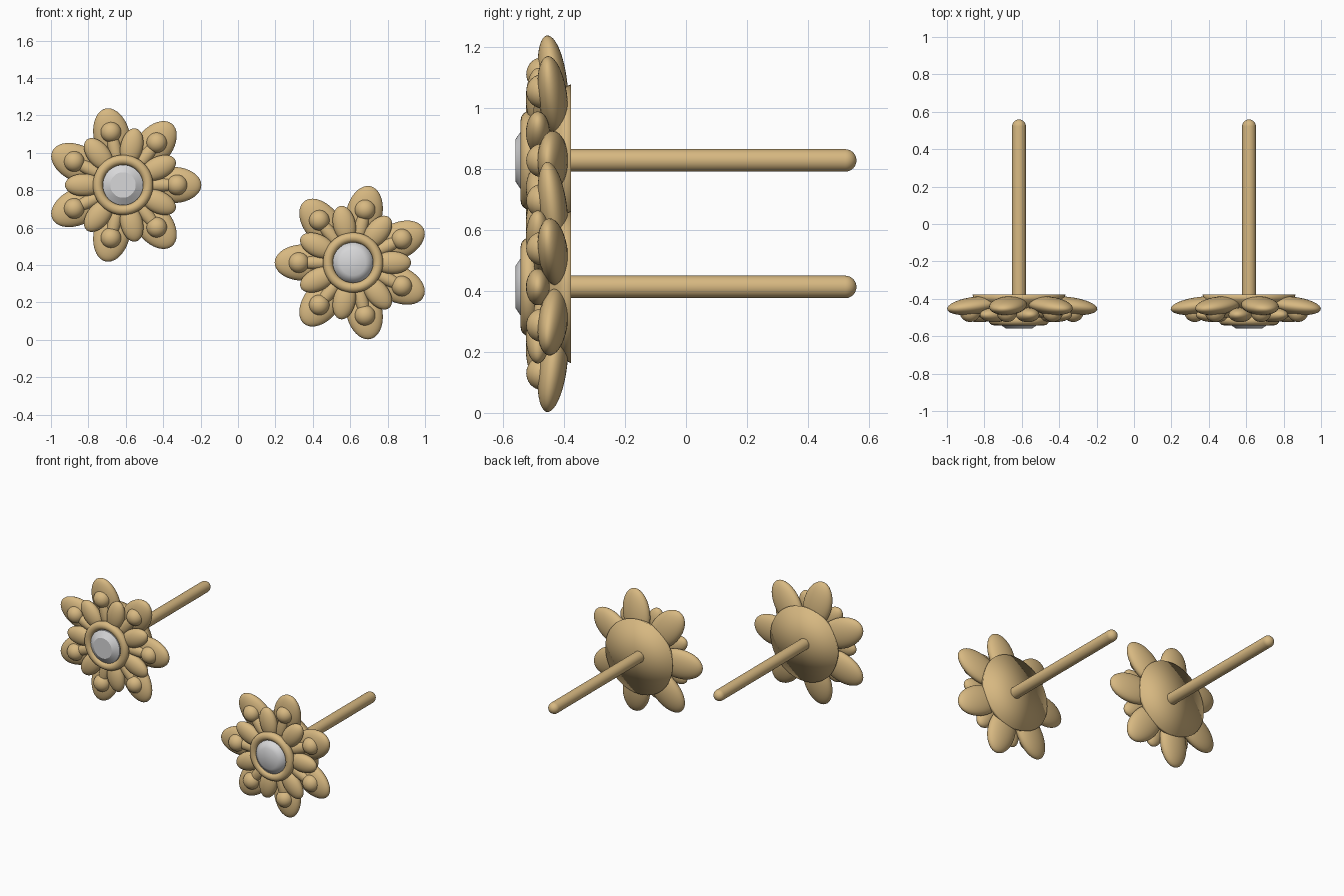
import bpy, bmesh
from math import pi, radians, sin, cos
from mathutils import Matrix, Vector

cube = bpy.data.objects.get("Cube")
if cube:
    bpy.data.objects.remove(cube)


def material(name, color):
    m = bpy.data.materials.new(name)
    m.use_nodes = True
    m.diffuse_color = color
    m.node_tree.nodes["Principled BSDF"].inputs["Base Color"].default_value = color
    return m


GOLD = material("gold", (0.68, 0.48, 0.22, 1))
SILVER = material("pale stone", (0.68, 0.68, 0.69, 1))
PETALS = 7


def finish(bm, name, mat, place, smooth=True):
    bmesh.ops.recalc_face_normals(bm, faces=bm.faces)
    for f in bm.faces:
        f.smooth = True
    mesh = bpy.data.meshes.new(name)
    bm.to_mesh(mesh)
    bm.free()
    mesh.materials.append(mat)
    obj = bpy.data.objects.new(name, mesh)
    bpy.context.collection.objects.link(obj)
    obj.matrix_world = place
    if not smooth:
        bpy.ops.object.select_all(action="DESELECT")
        obj.select_set(True)
        bpy.context.view_layer.objects.active = obj
        bpy.ops.object.shade_smooth_by_angle(angle=radians(25))


def lathe(name, profile, mat, place, smooth=True, closed=False):
    """Spin a (radius, y) profile around the y axis."""
    bm = bmesh.new()
    verts = [bm.verts.new((r, y, 0)) for r, y in profile]
    edges = [bm.edges.new(pair) for pair in zip(verts, verts[1:])]
    if closed:
        edges.append(bm.edges.new((verts[-1], verts[0])))
    bmesh.ops.spin(bm, geom=verts + edges, cent=(0, 0, 0), axis=(0, 1, 0),
                   angle=2 * pi, steps=48)
    bmesh.ops.remove_doubles(bm, verts=bm.verts, dist=0.0001)
    finish(bm, name, mat, place, smooth)


def whorl(name, radius, y, size, tilt, offset, place):
    """A circle of ellipsoids; size is half the length, depth and width."""
    bm = bmesh.new()
    for k in range(PETALS):
        turn = Matrix.Rotation(offset + 2 * pi * k / PETALS, 4, "Y")
        local = Matrix.Translation((radius, y, 0)) @ Matrix.Rotation(-tilt, 4, "Z")
        scale = Matrix.Diagonal(Vector((*size, 1)))
        # sphere poles lie along the petal
        aim = Matrix.Rotation(pi / 2, 4, "Y")
        bmesh.ops.create_uvsphere(bm, u_segments=32, v_segments=20, radius=1,
                                  matrix=turn @ local @ scale @ aim)
    finish(bm, name, GOLD, place)


def arc(cr, cy, radius, start, end, steps):
    return [(cr + radius * cos(start + (end - start) * i / steps),
             cy + radius * sin(start + (end - start) * i / steps))
            for i in range(steps + 1)]


def flower(side, x, z, start, faceted):
    place = Matrix.Translation((x, 0, z))
    half = pi / PETALS

    # petals, stamens and their knobs
    whorl(side + "_outer_petals", 0.265, -0.437, (0.155, 0.047, 0.097),
          radians(7), start, place)
    whorl(side + "_inner_petals", 0.21, -0.486, (0.1, 0.039, 0.06),
          0, start + half, place)
    whorl(side + "_stamens", 0.2, -0.47, (0.11, 0.03, 0.035), 0, start, place)
    whorl(side + "_stamen_knobs", 0.29, -0.472, (0.055, 0.052, 0.055),
          0, start, place)

    # backing dish and centre
    dish = [(0, -0.377), (0.25, -0.377), (0.235, -0.41), (0.19, -0.45),
            (0.1, -0.48), (0, -0.485)]
    lathe(side + "_backing", dish, GOLD, place)
    hub = [(0, -0.45), (0.145, -0.45), (0.145, -0.52), (0, -0.52)]
    lathe(side + "_hub", hub, GOLD, place, smooth=False)
    lathe(side + "_bezel", arc(0.134, -0.515, 0.027, 0, 2 * pi, 16)[:-1],
          GOLD, place, closed=True)

    # stone
    stone = [(0, -0.5), (0.108, -0.5), (0.108, -0.533), (0.068, -0.56), (0, -0.56)]
    lathe(side + "_stone", stone, SILVER, place, smooth=not faceted)

    # ear post with a rounded tip
    post = [(0, -0.4), (0.037, -0.4)] + arc(0, 0.522, 0.037, 0, pi / 2, 8)
    lathe(side + "_post", post, GOLD, place, smooth=False)


flower("right", -0.615, 0.828, 0, True)
flower("left", 0.615, 0.413, pi, False)
